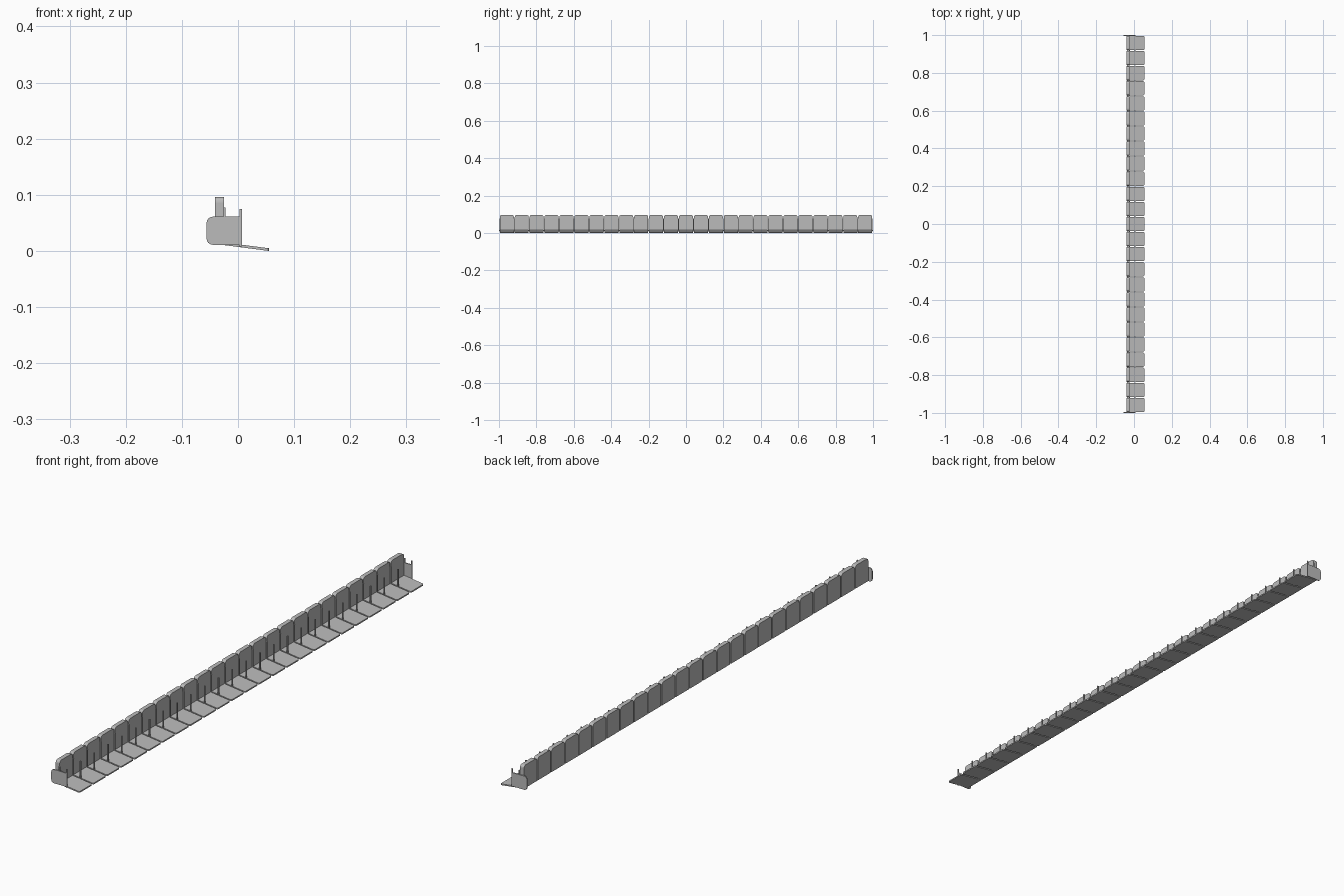
import bpy, bmesh, math

if "Cube" in bpy.data.objects:
    bpy.data.objects.remove(bpy.data.objects["Cube"], do_unlink=True)

grey = bpy.data.materials.new("light grey")
grey.use_nodes = True
colour = (0.5, 0.5, 0.5, 1)
grey.diffuse_color = colour
grey.node_tree.nodes["Principled BSDF"].inputs["Base Color"].default_value = colour

COUNT = 25
SHEET = 0.004
PITCH = (2 - SHEET) / COUNT
START = -1 + SHEET / 2


def rounded_outline(u0, u1, v0, v1, radii, steps=4):
    """Rectangle outline; radii run from the low corner anticlockwise."""
    corners = [(u0, v0, 1, 1), (u1, v0, -1, 1), (u1, v1, -1, -1), (u0, v1, 1, -1)]
    points = []
    for i, ((u, v, su, sv), r) in enumerate(zip(corners, radii)):
        if r == 0:
            points.append((u, v))
            continue
        for k in range(steps + 1):
            a = math.pi + (i + k / steps) * math.pi / 2
            points.append((u + su * r + r * math.cos(a), v + sv * r + r * math.sin(a)))
    return points


def plate_mesh(name, outline, low, high, place):
    """Extrude an outline from low to high; place maps (u, v, w) to xyz."""
    bm = bmesh.new()
    rings = [[bm.verts.new(place(u, v, w)) for u, v in outline] for w in (low, high)]
    bm.faces.new(rings[0])
    bm.faces.new(rings[1])
    n = len(outline)
    for i in range(n):
        j = (i + 1) % n
        bm.faces.new((rings[0][i], rings[0][j], rings[1][j], rings[1][i]))
    bmesh.ops.recalc_face_normals(bm, faces=bm.faces)
    mesh = bpy.data.meshes.new(name)
    bm.to_mesh(mesh)
    bm.free()
    mesh.materials.append(grey)
    return mesh


def add(name, mesh, y):
    obj = bpy.data.objects.new(name, mesh)
    obj.location.y = y
    bpy.context.collection.objects.link(obj)


def box(name, x0, x1, z0, z1, half):
    return plate_mesh(name, rounded_outline(x0, x1, z0, z1, [0] * 4), -half, half,
                      lambda u, v, w: (u, w, v))


# Seat pan, sloping down towards its rounded front edge
half = PITCH / 2 - 0.0025
seat = plate_mesh("seat", rounded_outline(-0.032, 0.055, -half, half, [0, 0.006, 0.006, 0]),
                  0, 0.0048, lambda u, v, w: (u, v, w + (0.055 - u) * 0.13))

# Upright back with rounded top corners
back = plate_mesh("seat_back", rounded_outline(-half, half, 0.012, 0.096, [0, 0, 0.01, 0.01]),
                  -0.041, -0.025, lambda u, v, w: (w, u, v))

# Slim uprights and small back brackets between neighbouring seats
post = box("post", 0.003, 0.007, 0.008, 0.075, SHEET / 2)
bracket = box("back_bracket", -0.026, -0.022, 0.011, 0.077, SHEET / 2)

# End panel, rounded along the rear
panel = plate_mesh("end_panel", rounded_outline(-0.056, 0.006, 0.011, 0.061,
                   [0.011, 0, 0, 0.011]), -SHEET / 2, SHEET / 2, lambda u, v, w: (u, w, v))

for i in range(COUNT):
    y = START + (i + 0.5) * PITCH
    add("seat", seat, y)
    add("seat_back", back, y)

for i in range(COUNT + 1):
    y = START + i * PITCH
    add("post", post, y)
    add("back_bracket", bracket, y)

for y in (START, -START):
    add("end_panel", panel, y)

# Rail joining the seats along the bottom of the backs
add("rear_rail", box("rear_rail", -0.037, -0.028, 0.011, 0.016, 1 - SHEET), 0)
